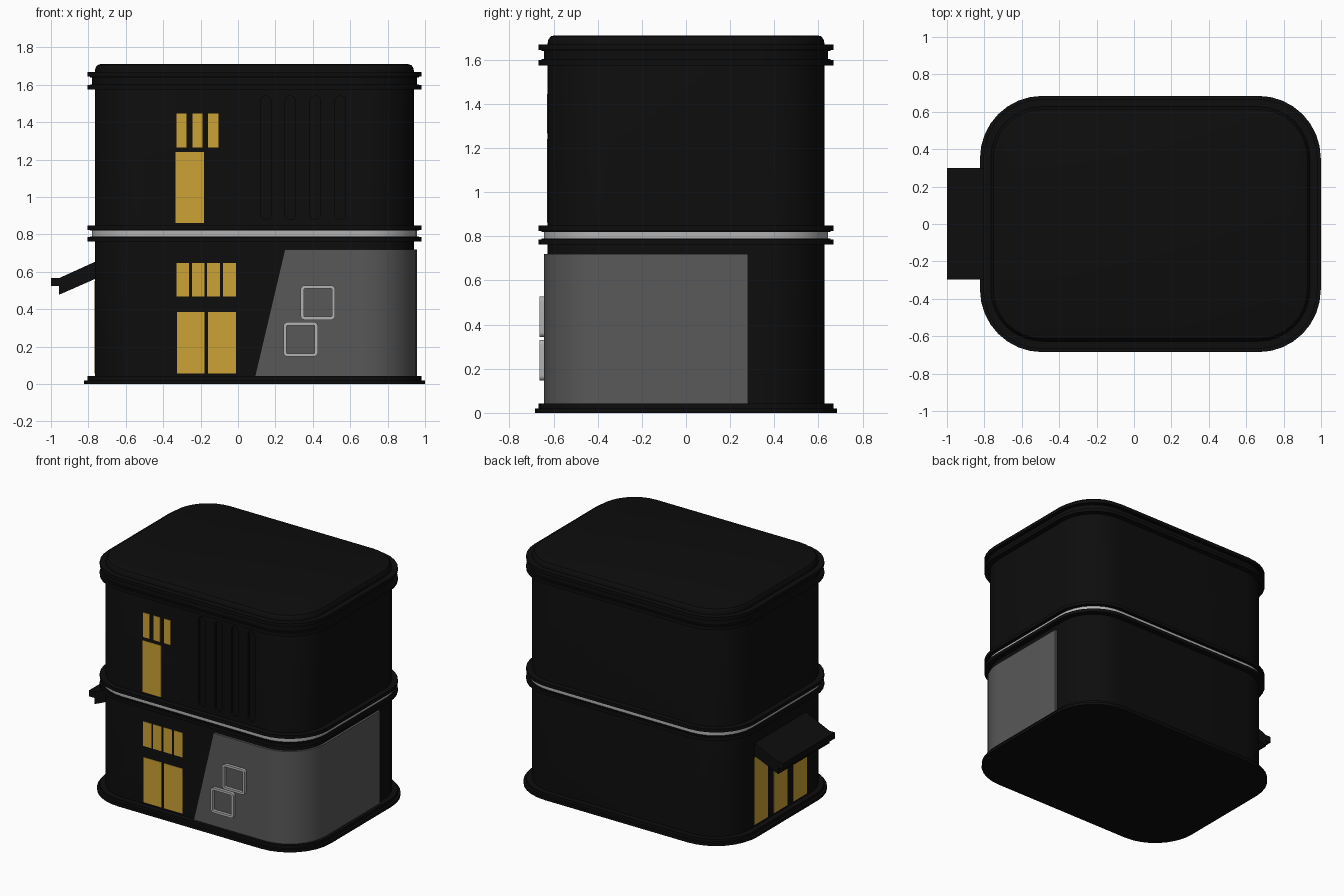
import bpy, bmesh, math
from math import cos, sin, pi

if "Cube" in bpy.data.objects:
    bpy.data.objects.remove(bpy.data.objects["Cube"])

CX, HX, HY, R = 0.0875, 0.853, 0.627, 0.275   # body centre, half sizes, corner radius
SEG = 8


def material(name, rgb):
    m = bpy.data.materials.new(name)
    m.diffuse_color = (*rgb, 1)
    m.use_nodes = True
    m.node_tree.nodes["Principled BSDF"].inputs["Base Color"].default_value = m.diffuse_color
    return m


BLACK = material("black", (0.004, 0.004, 0.004))
GOLD = material("window gold", (0.6, 0.36, 0.035))
GREY = material("panel grey", (0.1, 0.1, 0.1))
LIGHT = material("light grey", (0.45, 0.45, 0.45))


def finish(name, bm, mat, loc=(0, 0, 0), rot=(0, 0, 0)):
    bmesh.ops.recalc_face_normals(bm, faces=bm.faces)
    me = bpy.data.meshes.new(name)
    bm.to_mesh(me)
    bm.free()
    ob = bpy.data.objects.new(name, me)
    bpy.context.collection.objects.link(ob)
    ob.location, ob.rotation_euler = loc, rot
    if mat:
        me.materials.append(mat)
    return ob


def outline(hx, hy, r, off):
    pts = []
    for k, (sx, sy) in enumerate(((1, 1), (-1, 1), (-1, -1), (1, -1))):
        for i in range(SEG + 1):
            a = (k + i / SEG) * pi / 2
            pts.append((sx * (hx - r) + (r + off) * cos(a),
                        sy * (hy - r) + (r + off) * sin(a)))
    return pts


def loft(name, hx, hy, r, profile, mat, loc, rot=(0, 0, 0), ring=False):
    """Sweep an (offset, height) profile round a rounded rectangle."""
    bm = bmesh.new()
    rows = [[bm.verts.new((x, y, z)) for x, y in outline(hx, hy, r, off)]
            for off, z in profile]
    n = len(rows[0])
    for a, b in zip(rows, rows[1:] + (rows[:1] if ring else [])):
        for i in range(n):
            j = (i + 1) % n
            bm.faces.new((a[i], a[j], b[j], b[i]))
    if not ring:
        bm.faces.new(rows[0])
        bm.faces.new(rows[-1])
    return finish(name, bm, mat, loc, rot)


def body_ring(name, profile, mat=BLACK):
    return loft(name, HX, HY, R, profile, mat, (CX, 0, 0), ring=True)


def box(name, x0, x1, y0, y1, z0, z1, mat):
    bm = bmesh.new()
    bmesh.ops.create_cube(bm, size=1)
    for v in bm.verts:
        v.co.x = x0 if v.co.x < 0 else x1
        v.co.y = y0 if v.co.y < 0 else y1
        v.co.z = z0 if v.co.z < 0 else z1
    return finish(name, bm, mat)


# Main building with stepped plinth and softened roof edge
body = loft("building_body", HX, HY, R,
            [(0.058, 0), (0.058, 0.02), (0.04, 0.02), (0.04, 0.042), (0, 0.042),
             (0, 1.675), (-0.004, 1.692), (-0.014, 1.705), (-0.03, 1.71)],
            BLACK, (CX, 0, 0))

# Vertical grooves in the upper front wall
for x in (0.148, 0.28, 0.413, 0.547):
    cutter = loft("groove_cutter", 0.028, 0.33, 0.0278, [(0, 0), (0, 0.06)],
                  None, (x, -0.61, 1.21), (pi / 2, 0, 0))
    cutter.hide_render = True
    mod = body.modifiers.new("groove", 'BOOLEAN')
    mod.operation, mod.object, mod.solver = 'DIFFERENCE', cutter, 'EXACT'
    bpy.context.view_layer.objects.active = body
    bpy.ops.object.modifier_apply(modifier=mod.name)
    bpy.data.objects.remove(cutter)

# Horizontal trim between the storeys and round the roof
body_ring("light_band", [(-0.01, 0.788), (0.016, 0.788), (0.016, 0.822), (-0.01, 0.822)], LIGHT)
for name, z, s in (("lower_middle_trim", 0.79, -1), ("upper_middle_trim", 0.82, 1),
                   ("lower_roof_trim", 1.602, -1), ("upper_roof_trim", 1.64, 1)):
    body_ring(name, [(-0.01, z), (0.027, z), (0.027, z + s * 0.004), (0.04, z + s * 0.004),
                     (0.04, z + s * 0.028), (-0.01, z + s * 0.028)])
body_ring("roof_trim_core", [(-0.01, 1.6), (0.016, 1.6), (0.016, 1.642), (-0.01, 1.642)])


# Grey cladding panel wrapping the front right corner
def panel_path(off, start):
    pts = [(start, -HY - off)]
    for i in range(SEG + 1):
        a = -pi / 2 + i / SEG * pi / 2
        pts.append((CX + HX - R + (R + off) * cos(a), -(HY - R) + (R + off) * sin(a)))
    return pts + [(CX + HX + off, 0.28)]


bm = bmesh.new()
strips = [[bm.verts.new((x, y, z)) for x, y in panel_path(off, start)]
          for off, start, z in ((0.016, 0.09, 0.04), (0.016, 0.25, 0.72),
                                (-0.004, 0.25, 0.72), (-0.004, 0.09, 0.04))]
for k in range(4):
    a, b = strips[k], strips[(k + 1) % 4]
    for i in range(len(a) - 1):
        bm.faces.new((a[i], a[i + 1], b[i + 1], b[i]))
for end in (0, -1):
    bm.faces.new([s[end] for s in strips])
finish("corner_panel", bm, GREY)

# Two rounded square frames on the panel
for i, (x, z) in enumerate(((0.427, 0.435), (0.335, 0.239))):
    loft(f"square_frame_{i + 1}", 0.092, 0.092, 0.022,
         [(0, 0), (0, 0.024), (-0.017, 0.024), (-0.017, 0)],
         LIGHT, (x, -0.64, z), (pi / 2, 0, 0), ring=True)

# Front doors and windows: (x0, x1) pairs for each row
rows = (("front_door", 0.055, 0.385, ((-0.327, -0.178), (-0.16, -0.01))),
        ("lower_window", 0.467, 0.647, ((-0.328, -0.262), (-0.247, -0.178),
                                        (-0.165, -0.095), (-0.079, -0.01))),
        ("balcony_door", 0.862, 1.24, ((-0.335, -0.183),)),
        ("upper_window", 1.265, 1.445, ((-0.328, -0.275), (-0.244, -0.19), (-0.16, -0.105))))
for name, z0, z1, spans in rows:
    for i, (x0, x1) in enumerate(spans):
        box(f"{name}_{i + 1}", x0, x1, -HY - 0.003, -HY + 0.01, z0, z1, GOLD)

# Left side doors under the canopy
for i in range(3):
    y = (i - 1) * 0.225
    box(f"side_door_{i + 1}", CX - HX - 0.003, CX - HX + 0.01,
        y - 0.077, y + 0.077, 0.055, 0.55, GOLD)

# Sloping canopy with a front lip
bm = bmesh.new()
profile = ((-0.75, 0.66), (-0.955, 0.567), (-1, 0.567), (-1, 0.523),
           (-0.957, 0.523), (-0.957, 0.477), (-0.75, 0.568))
face = bm.faces.new([bm.verts.new((x, -0.297, z)) for x, z in profile])
ext = bmesh.ops.extrude_face_region(bm, geom=[face])
for v in ext["geom"]:
    if isinstance(v, bmesh.types.BMVert):
        v.co.y = 0.3
finish("side_canopy", bm, BLACK)

# Smooth the rounded corners, keep edges sharp
for ob in bpy.context.collection.objects:
    ob.select_set(True)
bpy.context.view_layer.objects.active = body
bpy.ops.object.shade_smooth_by_angle(angle=math.radians(30))
